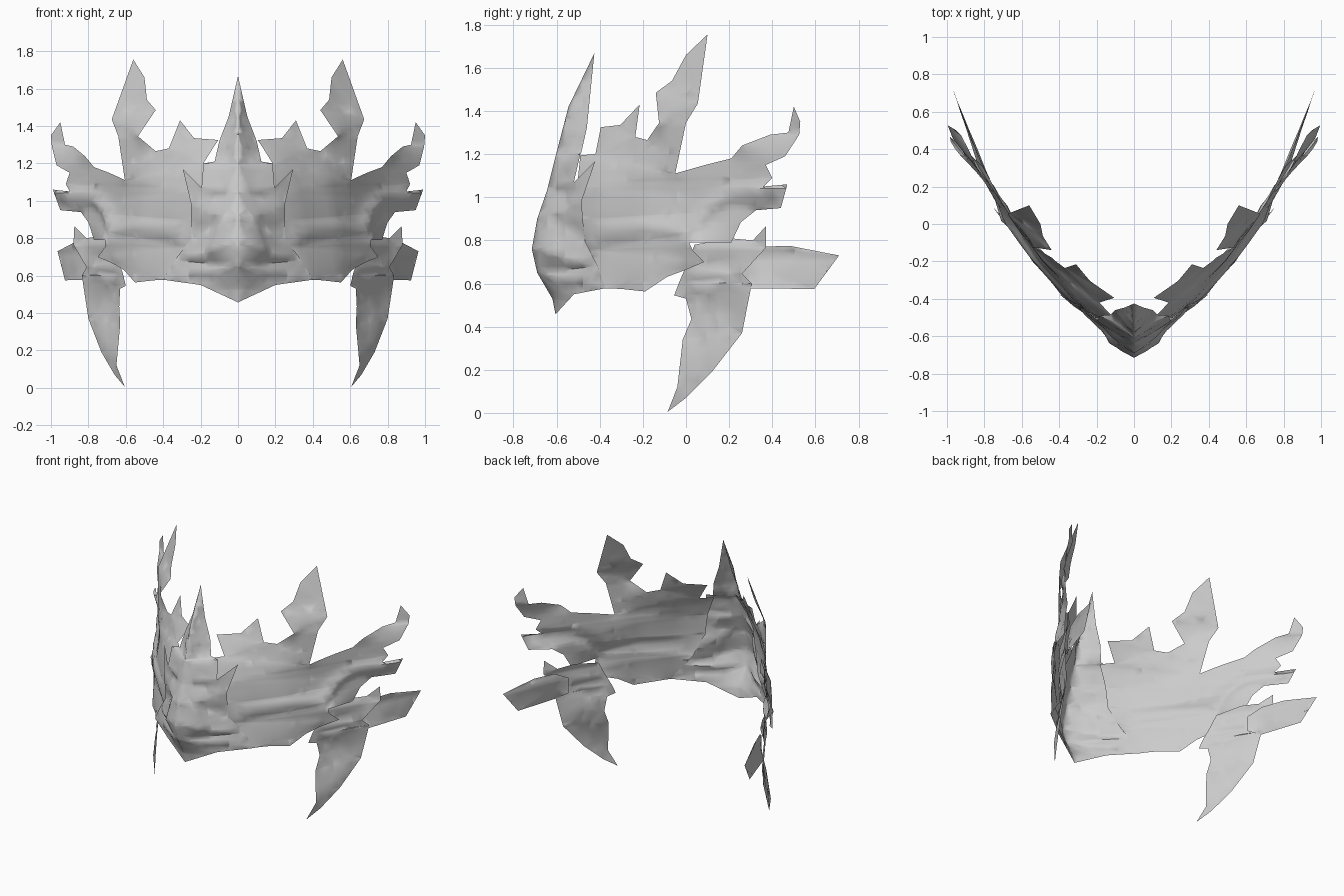
import bpy, bmesh, math
from mathutils import Vector
from mathutils.geometry import tessellate_polygon

if "Cube" in bpy.data.objects:
    bpy.data.objects.remove(bpy.data.objects["Cube"])

metal = bpy.data.materials.new("pale_grey")
metal.diffuse_color = (0.6, 0.6, 0.6, 1)
metal.use_nodes = True
metal.node_tree.nodes["Principled BSDF"].inputs["Base Color"].default_value = metal.diffuse_color

# Plan-view sweep of the band: (y, half width x)
SWEEP = [(-.71, 0), (-.64, .1), (-.49, .3), (-.4, .4), (-.2, .55), (0, .65),
         (.12, .72), (.25, .8), (.38, .9), (.53, 1)]
# Raised brow line along the side: (y, z)
BROW = [(-.48, .75), (-.4, .835), (-.2, .86), (0, .84), (.1, .95), (.2, 1.02), (.42, 1.03)]


def sweep(y):
    for (y0, x0), (y1, x1) in zip(SWEEP, SWEEP[1:]):
        if y <= y1:
            return x0 + (x1 - x0) * (y - y0) / (y1 - y0)
    return 1.0


def brow(y, z):
    p = Vector((y, z))
    best = 9.0
    for a, b in zip(BROW, BROW[1:]):
        a, b = Vector(a), Vector(b)
        t = max(0, min(1, (p - a).dot(b - a) / (b - a).length_squared))
        best = min(best, (p - a - t * (b - a)).length)
    return .028 * math.exp(-(best / .035) ** 2)


def nose(x, y, z):
    return .04 * math.exp(-((y + .64) / .05) ** 2 - ((z - .8) / .15) ** 2) * min(1, x / .05)


def sheet(name, outline, base=None, bump=None, step=.05):
    """Fill a side outline, stretch it smoothly between its edges, mirror it."""
    bm = bmesh.new()
    pts = [Vector((x - (base(y) if base else 0), y, z)) for x, y, z in outline]
    verts = [bm.verts.new(p) for p in pts]
    for tri in tessellate_polygon([[Vector((p.y, p.z, 0)) for p in pts]]):
        bm.faces.new([verts[i] for i in tri])
    # Cut a regular grid into the sheet
    for axis in (1, 2):
        for i in range(-20, 40):
            co, no = Vector(), Vector()
            co[axis], no[axis] = i * step + .0013, 1
            bmesh.ops.bisect_plane(bm, geom=bm.verts[:] + bm.edges[:] + bm.faces[:],
                                   plane_co=co, plane_no=no, dist=1e-5)
    bmesh.ops.triangulate(bm, faces=bm.faces[:])
    # Relax the interior while the rim stays fixed
    inner = []
    for v in bm.verts:
        if not v.is_boundary:
            links = [(e.other_vert(v),
                      1 / max(.004, (e.other_vert(v).co.yz - v.co.yz).length)) for e in v.link_edges]
            inner.append((v, links, sum(w for _, w in links)))
    for _ in range(150):
        for v, links, total in inner:
            v.co.x = sum(o.co.x * w for o, w in links) / total
    for v in bm.verts:
        if base:
            v.co.x += base(v.co.y)
        if bump and not v.is_boundary:
            v.co.x += bump(*v.co)
    bm.normal_update()
    bmesh.ops.reverse_faces(bm, faces=[f for f in bm.faces if f.normal.x < 0])
    me = bpy.data.meshes.new(name)
    bm.to_mesh(me)
    bm.free()
    me.materials.append(metal)
    ob = bpy.data.objects.new(name, me)
    bpy.context.collection.objects.link(ob)
    m = ob.modifiers.new("mirror", 'MIRROR')
    m.use_clip = True
    bpy.ops.object.select_all(action='DESELECT')
    ob.select_set(True)
    bpy.context.view_layer.objects.active = ob
    bpy.ops.object.shade_smooth_by_angle(angle=math.radians(50))
    return ob


# Central plate with tall spike and ridge
sheet("centre_plate", [
    (0, -.605, .457), (0, -.62, .53), (0, -.69, .65), (0, -.715, .76), (0, -.69, .9),
    (0, -.645, 1.03), (0, -.605, 1.19), (0, -.545, 1.42), (0, -.425, 1.668),
    (.05, -.447, 1.45), (.1, -.46, 1.32), (.125, -.485, 1.21), (.185, -.49, 1.2),
    (.195, -.52, 1.07), (.295, -.42, 1.17), (.25, -.485, .98), (.25, -.47, .8),
    (.34, -.41, .68), (.4, -.375, .578), (.2, -.52, .55)], bump=nose, step=.04)

# Side band with crown points and swept-back wing
sheet("side_panel", [
    (.385, -.385, .578), (.45, -.3, .575), (.55, -.19, .563), (.61, -.09, .63),
    (.66, -.01, .66), (.75, .085, .7), (.71, .03, .755), (.71, .015, .79),
    (.77, .21, .79), (.8, .255, .885), (.84, .325, .94), (.95, .44, .95),
    (.99, .47, 1.06), (.9, .36, 1.05), (.92, .4, 1.09), (.9, .37, 1.15),
    (.97, .46, 1.19), (.995, .525, 1.29), (1, .53, 1.35), (.95, .5, 1.42),
    (.925, .475, 1.3), (.88, .39, 1.29), (.82, .26, 1.24), (.77, .21, 1.18),
    (.69, .09, 1.15), (.605, -.05, 1.11), (.64, 0, 1.345), (.675, .055, 1.435),
    (.56, .1, 1.755), (.5, 0, 1.66), (.487, -.065, 1.54), (.44, -.14, 1.485),
    (.535, -.125, 1.345), (.44, -.18, 1.265), (.37, -.235, 1.28), (.31, -.215, 1.43),
    (.235, -.305, 1.335), (.105, -.395, 1.325), (.185, -.42, 1.2), (.12, -.49, 1.195),
    (.18, -.505, 1.05), (.2, -.505, .9), (.26, -.45, .75)],
    base=sweep, bump=lambda x, y, z: brow(y, z), step=.04)

# Hanging cheek fin
sheet("cheek_fin", [
    (.6, -.055, .545), (.615, -.03, .61), (.64, 0, .68), (.67, .04, .78), (.75, .2, .81),
    (.81, .31, .8), (.875, .37, .865), (.88, .37, .765), (.81, .26, .645),
    (.835, .305, .6), (.8, .26, .37), (.73, .12, .19), (.66, 0, .07), (.605, -.085, .005),
    (.65, -.04, .12), (.63, -.015, .34), (.635, .025, .435), (.63, 0, .53)])

# Rear feather behind the fin
sheet("rear_feather", [
    (.77, .24, .61), (.83, .3, .577), (.925, .595, .575), (.965, .71, .73),
    (.88, .48, .775), (.82, .33, .77), (.77, .24, .72)])
